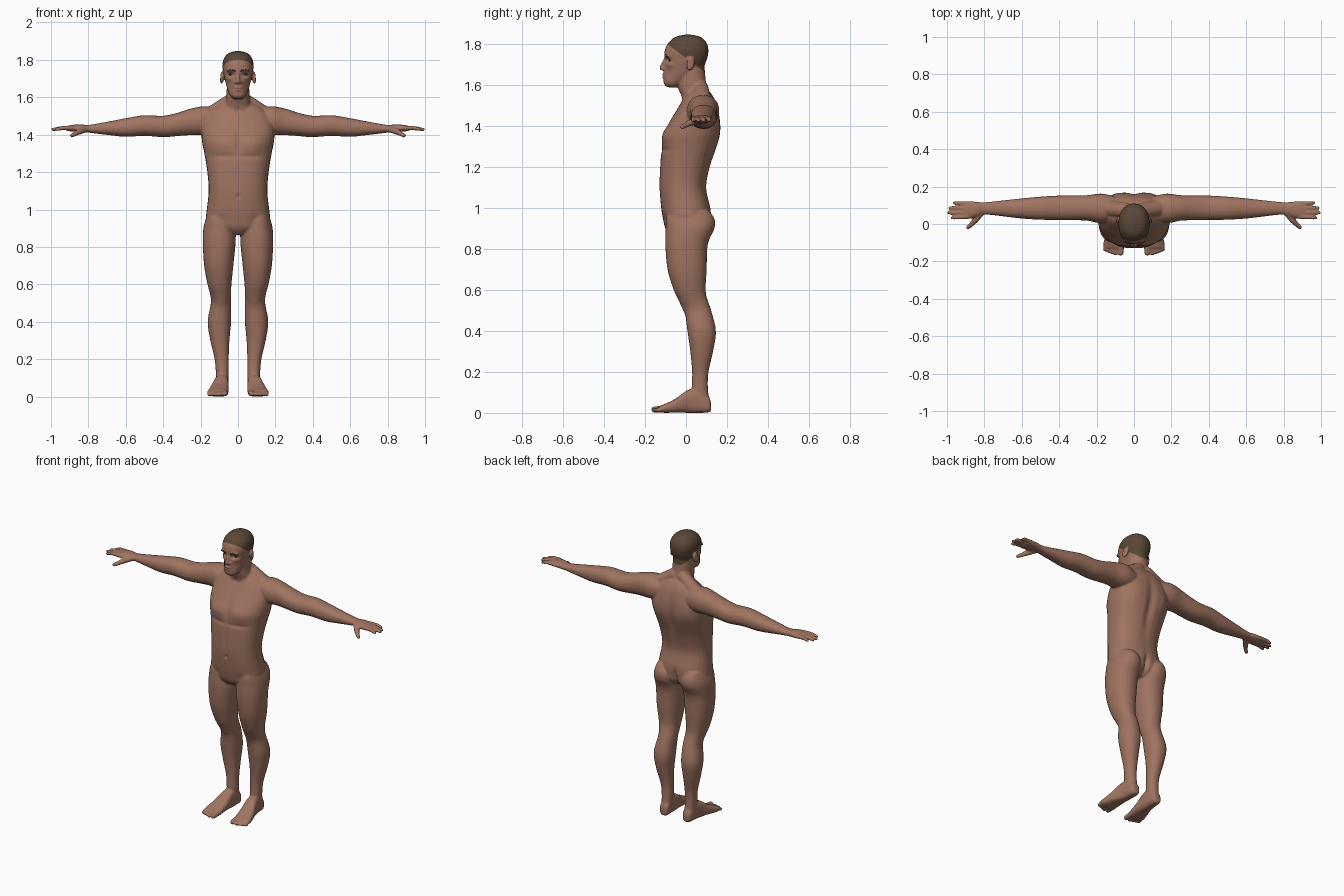
import bpy, bmesh, math
from mathutils import Vector, Matrix


def material(name, rgb):
    m = bpy.data.materials.new(name)
    m.diffuse_color = (*rgb, 1)
    return m


SKIN = material("skin brown", (0.352, 0.175, 0.12))
HAIR = material("hair dark brown", (0.105, 0.063, 0.039))
EYE = material("eye dark", (0.05, 0.03, 0.022))
bm = bmesh.new()


def spline(rows, steps=5):
    """Catmull-Rom interpolation through rows of numbers."""
    out, n = [], len(rows)
    for i in range(n - 1):
        a, b, c, d = (rows[max(i - 1, 0)], rows[i], rows[i + 1], rows[min(i + 2, n - 1)])
        for k in range(steps):
            t = k / steps
            out.append([0.5 * (2 * q + (r - p) * t + (2 * p - 5 * q + 4 * r - s) * t * t
                               + (3 * q - p - 3 * r + s) * t ** 3) for p, q, r, s in zip(a, b, c, d)])
    return out + [list(rows[-1])]


def loft(axis, rows, side=1, power=2.2, sides=32):
    """Skin over rounded sections; row = position, u min, u max, v min, v max."""
    rings = []
    for s, u0, u1, v0, v1 in spline(rows):
        ring = []
        for k in range(sides):
            a = 2 * math.pi * k / sides
            c, d = math.cos(a), math.sin(a)
            u = (u0 + u1) / 2 + (u1 - u0) / 2 * math.copysign(abs(c) ** (2 / power), c)
            v = (v0 + v1) / 2 + (v1 - v0) / 2 * math.copysign(abs(d) ** (2 / power), d)
            x, y, z = {'z': (u, v, s), 'x': (s, u, v), 'y': (u, s, v)}[axis]
            ring.append(bm.verts.new((x * side, y, z)))
        rings.append(ring)
    for a, b in zip(rings, rings[1:]):
        for k in range(sides):
            bm.faces.new((a[k], a[(k + 1) % sides], b[(k + 1) % sides], b[k]))
    bm.faces.new(rings[0])
    bm.faces.new(rings[-1])


def ball(b, co, size):
    bmesh.ops.create_uvsphere(b, u_segments=20, v_segments=12, radius=1,
                              matrix=Matrix.Translation(co) @ Matrix.Diagonal((*size, 1)))


def tube(b, pts):
    """Chain of tapered segments with round ends; point = x, y, z, radius."""
    for p in pts:
        ball(b, p[:3], (p[3],) * 3)
    for p, q in zip(pts, pts[1:]):
        d = Vector(q[:3]) - Vector(p[:3])
        mid = (Vector(p[:3]) + Vector(q[:3])) / 2
        bmesh.ops.create_cone(b, cap_ends=True, segments=16, radius1=p[3], radius2=q[3], depth=d.length,
                              matrix=Matrix.Translation(mid) @ d.to_track_quat('Z', 'Y').to_matrix().to_4x4())


def finish(b, name, mats):
    bmesh.ops.recalc_face_normals(b, faces=b.faces)
    me = bpy.data.meshes.new(name)
    b.to_mesh(me)
    b.free()
    for m in mats:
        me.materials.append(m)
    me.shade_smooth()
    ob = bpy.data.objects.new(name, me)
    bpy.context.collection.objects.link(ob)
    return ob


def sym(z, w, y0, y1):
    return (z, -w, w, y0, y1)


# torso
loft('z', [sym(.865, .06, -.07, .07), sym(.9, .14, -.1, .11), sym(.95, .17, -.113, .12),
           sym(1.0, .167, -.121, .12), sym(1.1, .157, -.13, .1), sym(1.2, .164, -.127, .118),
           sym(1.3, .18, -.119, .152), sym(1.36, .192, -.108, .166), sym(1.42, .195, -.082, .167),
           sym(1.48, .18, -.045, .158), sym(1.53, .145, -.018, .142), sym(1.565, .09, 0, .12)], power=2.35)
# neck
loft('z', [sym(1.48, .085, -.015, .14), sym(1.55, .074, -.025, .122), sym(1.6, .062, -.042, .1),
           sym(1.7, .06, -.05, .09)])
# head
loft('z', [sym(1.59, .022, -.09, -.045), sym(1.607, .042, -.108, -.015), sym(1.64, .056, -.109, .03),
           sym(1.68, .067, -.108, .078), sym(1.72, .077, -.103, .1), sym(1.75, .082, -.106, .108),
           sym(1.78, .083, -.101, .109), sym(1.81, .074, -.084, .099), sym(1.835, .052, -.055, .073),
           sym(1.847, .015, -.012, .03)])
# nose and lips
tube(bm, [(0, -.1, 1.728, .009), (0, -.119, 1.684, .0115)])
ball(bm, (0, -.106, 1.651), (.024, .012, .006))
ball(bm, (0, -.105, 1.64), (.02, .012, .006))
for s in (1, -1):
    ball(bm, (s * .013, -.107, 1.68), (.009, .012, .008))
    ball(bm, (s * .034, -.088, 1.743), (.028, .017, .009))
    # ear
    bmesh.ops.create_uvsphere(bm, u_segments=20, v_segments=12, radius=1,
                              matrix=Matrix.Translation((s * .086, .022, 1.705))
                              @ Matrix.Rotation(s * .35, 4, 'Z') @ Matrix.Rotation(-.2, 4, 'X')
                              @ Matrix.Diagonal((.01, .021, .034, 1)))
    # sloping shoulder muscle
    tube(bm, [(s * .03, .07, 1.585, .04), (s * .15, .085, 1.5, .046)])
    # leg
    loft('z', [(.99, .06, .155, -.08, .11), (.95, .03, .172, -.1, .134), (.9, .014, .185, -.1, .134),
               (.82, .013, .188, -.101, .106), (.7, .025, .181, -.09, .101), (.6, .035, .163, -.06, .096),
               (.55, .037, .15, -.036, .106), (.5, .036, .145, -.008, .123), (.4, .037, .162, .007, .146),
               (.3, .046, .148, .021, .132), (.2, .05, .125, .03, .11), (.12, .05, .118, .028, .107),
               (.06, .052, .116, .03, .115)], s)
    # foot
    loft('y', [(.122, .065, .1, .012, .05), (.11, .054, .112, .002, .08), (.06, .05, .12, 0, .115),
               (.01, .05, .13, 0, .112), (-.05, .05, .15, .002, .07), (-.1, .052, .162, 0, .045),
               (-.128, .056, .158, .004, .034)], s, 2.8)
    # toes
    tube(bm, [(s * .07, -.1, .02, .018), (s * .071, -.155, .016, .0155)])
    for k in range(4):
        x = .097 + .0187 * k
        tube(bm, [(s * x, -.1, .026, .011), (s * (x + .001), -.158 + .007 * k, .0125, .0112)])
    # arm and palm
    loft('x', [(.08, .03, .14, 1.42, 1.53), (.17, .005, .162, 1.4, 1.552), (.25, .018, .154, 1.398, 1.54),
               (.32, .02, .153, 1.393, 1.518), (.4, .021, .152, 1.387, 1.501), (.5, .023, .146, 1.394, 1.504),
               (.6, .029, .137, 1.389, 1.488), (.7, .041, .126, 1.399, 1.469), (.8, .051, .116, 1.411, 1.452),
               (.84, .04, .119, 1.413, 1.456), (.88, .028, .122, 1.416, 1.453), (.915, .028, .122, 1.421, 1.447)], s)
    # fingers and thumb
    for y0, y1, tip in ((.038, .033, .972), (.062, .06, .99), (.086, .086, .984), (.11, .113, .96)):
        tube(bm, [(s * .89, y0, 1.436, .0125), (s * .94, (y0 + y1) / 2, 1.436, .0112), (s * tip, y1, 1.428, .0095)])
    tube(bm, [(s * .815, .06, 1.428, .017), (s * .85, .018, 1.416, .016), (s * .872, -.005, 1.404, .0125),
              (s * .888, -.018, 1.396, .011)])

# fuse everything into one smooth skin
body = finish(bm, "body", [SKIN, HAIR])
bpy.context.view_layer.objects.active = body
body.select_set(True)
mod = body.modifiers.new("fuse", 'REMESH')
mod.mode = 'VOXEL'
mod.voxel_size = .0055
mod = body.modifiers.new("soften", 'SMOOTH')
mod.factor, mod.iterations = .5, 5
for name in ("fuse", "soften"):
    bpy.ops.object.modifier_apply(modifier=name)

# sculpted muscles and hollows: centre, radii, amount along the normal (mirrored)
dabs = [((0, .16, 1.28), (.025, .06, .17), -.014), ((0, .13, .92), (.014, .06, .06), -.02),
        ((.08, .13, .92), (.06, .05, .05), .006), ((.085, -.1, 1.355), (.065, .07, .04), .012),
        ((0, -.11, 1.36), (.014, .06, .07), -.007), ((.08, -.12, 1.285), (.08, .05, .014), -.006),
        ((0, -.13, 1.07), (.01, .04, .012), -.007), ((0, -.13, 1.17), (.012, .04, .09), -.004),
        ((.1, .15, 1.38), (.05, .06, .07), .007), ((.037, -.093, 1.722), (.02, .03, .011), -.011),
        ((.045, -.09, 1.665), (.018, .03, .03), -.005), ((.05, -.085, 1.7), (.016, .03, .01), .004),
        ((0, -.11, 1.6455), (.024, .02, .003), -.005), ((.09, -.01, .515), (.03, .03, .03), .006),
        ((0, -.02, 1.53), (.015, .03, .02), -.006), ((.097, .02, 1.708), (.012, .01, .016), -.006),
        ((.09, -.115, .945), (.03, .05, .03), -.005)]
bm = bmesh.new()
bm.from_mesh(body.data)
bm.normal_update()
for c, r, amount in dabs:
    for v in bm.verts:
        dz = (v.co.z - c[2]) / r[2]
        if abs(dz) < 2.2:
            d = dz * dz + ((abs(v.co.x) - c[0]) / r[0]) ** 2 + ((v.co.y - c[1]) / r[1]) ** 2
            if d < 5:
                v.co += v.normal * amount * math.exp(-d)

# hair: cut along a slanting hairline, leaving the ears bare
line, slope = Vector((0, -.09, 1.8)), Vector((0, .75, 1))
top = [f for f in bm.faces if f.calc_center_median().z > 1.62]
geom = top + list({e for f in top for e in f.edges}) + list({v for f in top for v in f.verts})
bmesh.ops.bisect_plane(bm, geom=geom, dist=1e-5, plane_co=line, plane_no=slope)
for f in bm.faces:
    c = f.calc_center_median()
    ear = abs(c.x) > .079 and c.z < 1.742 and -.005 < c.y < .055
    if c.z > 1.62 and (c - line).dot(slope) > 0 and not ear:
        f.material_index = 1
bm.to_mesh(body.data)
bm.free()
body.data.shade_smooth()
bpy.context.view_layer.update()


def face_point(x, z):
    return body.ray_cast(Vector((x, -.5, z)), Vector((0, 1, 0)))[1]


# eyes and eyebrows set on the face surface
for s, label in ((1, "left"), (-1, "right")):
    b = bmesh.new()
    p = face_point(s * .037, 1.722)
    ball(b, (p.x, p.y + .003, p.z), (.013, .006, .006))
    finish(b, label + "_eye", [EYE])
    b = bmesh.new()
    pts = [face_point(s * x, z) for x, z in ((.016, 1.741), (.03, 1.746), (.044, 1.747), (.056, 1.741))]
    tube(b, [(p.x, p.y + .0015, p.z, .0035) for p in pts])
    finish(b, label + "_eyebrow", [HAIR])
